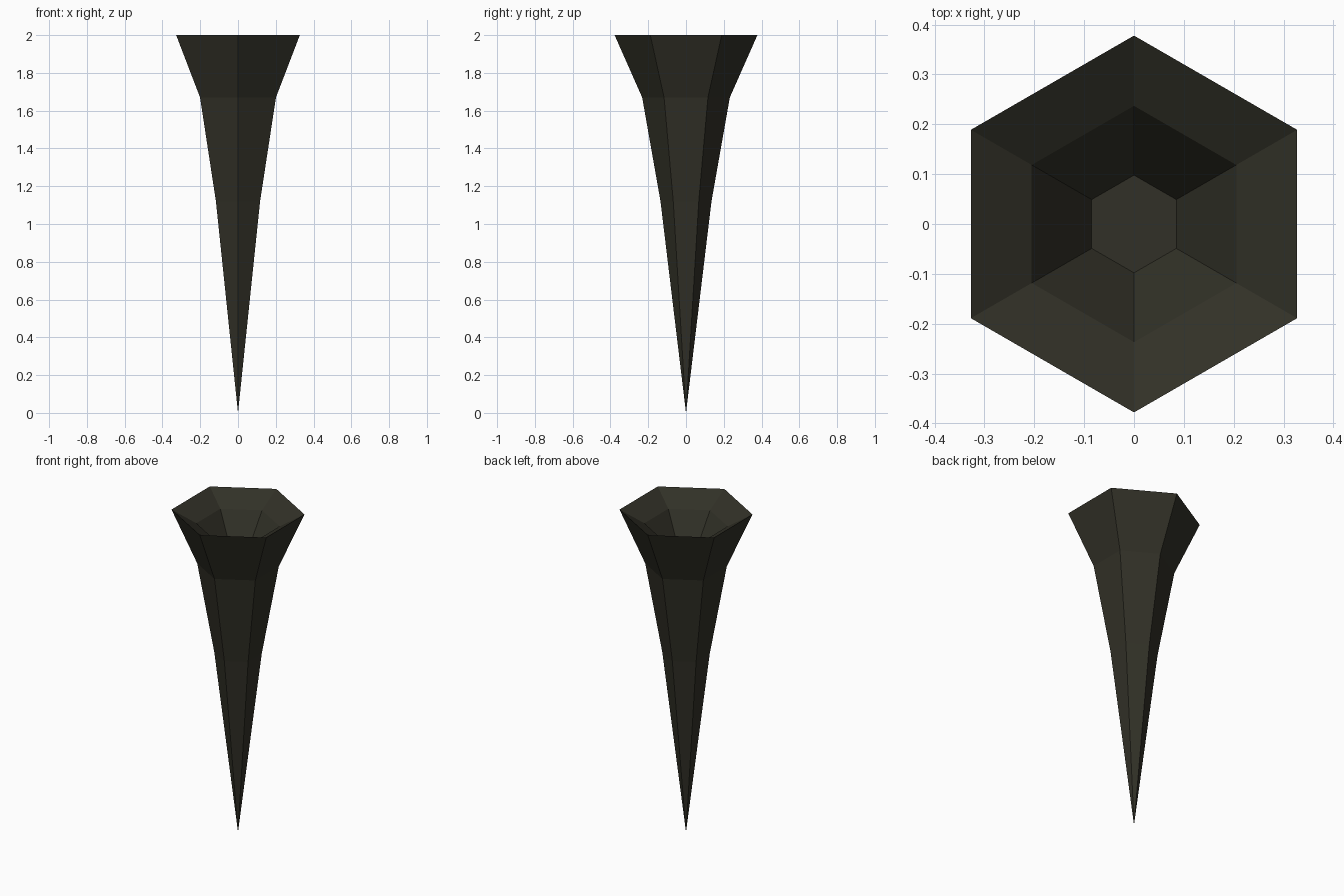
import bpy, bmesh, math

if "Cube" in bpy.data.objects:
    bpy.data.objects.remove(bpy.data.objects["Cube"])

SIDES = 6

mat = bpy.data.materials.new("dark olive")
mat.diffuse_color = (0.031, 0.030, 0.020, 1)
mat.use_nodes = True
mat.node_tree.nodes["Principled BSDF"].inputs["Base Color"].default_value = mat.diffuse_color


def ring(bm, r, z):
    # hexagon with corners on the y axis
    return [bm.verts.new((r * math.sin(math.tau * i / SIDES),
                          r * math.cos(math.tau * i / SIDES), z)) for i in range(SIDES)]


# Profile (radius, height): outer spike up to the sharp rim, then down into the bowl
outer = [(0.135, 1.12), (0.232, 1.67), (0.378, 2.0)]
bowl = [(0.237, 1.92), (0.098, 1.72)]

bm = bmesh.new()
rings = [ring(bm, r, z) for r, z in outer + bowl]
tip = bm.verts.new((0, 0, 0))

for i in range(SIDES):
    j = (i + 1) % SIDES
    bm.faces.new((tip, rings[0][i], rings[0][j]))
    for a, b in zip(rings, rings[1:]):
        bm.faces.new((a[i], a[j], b[j], b[i]))

# Bowl floor
bm.faces.new(rings[-1])
bmesh.ops.recalc_face_normals(bm, faces=bm.faces[:])

mesh = bpy.data.meshes.new("hollow_spike")
bm.to_mesh(mesh)
bm.free()
mesh.materials.append(mat)
bpy.context.collection.objects.link(bpy.data.objects.new("hollow_spike", mesh))
